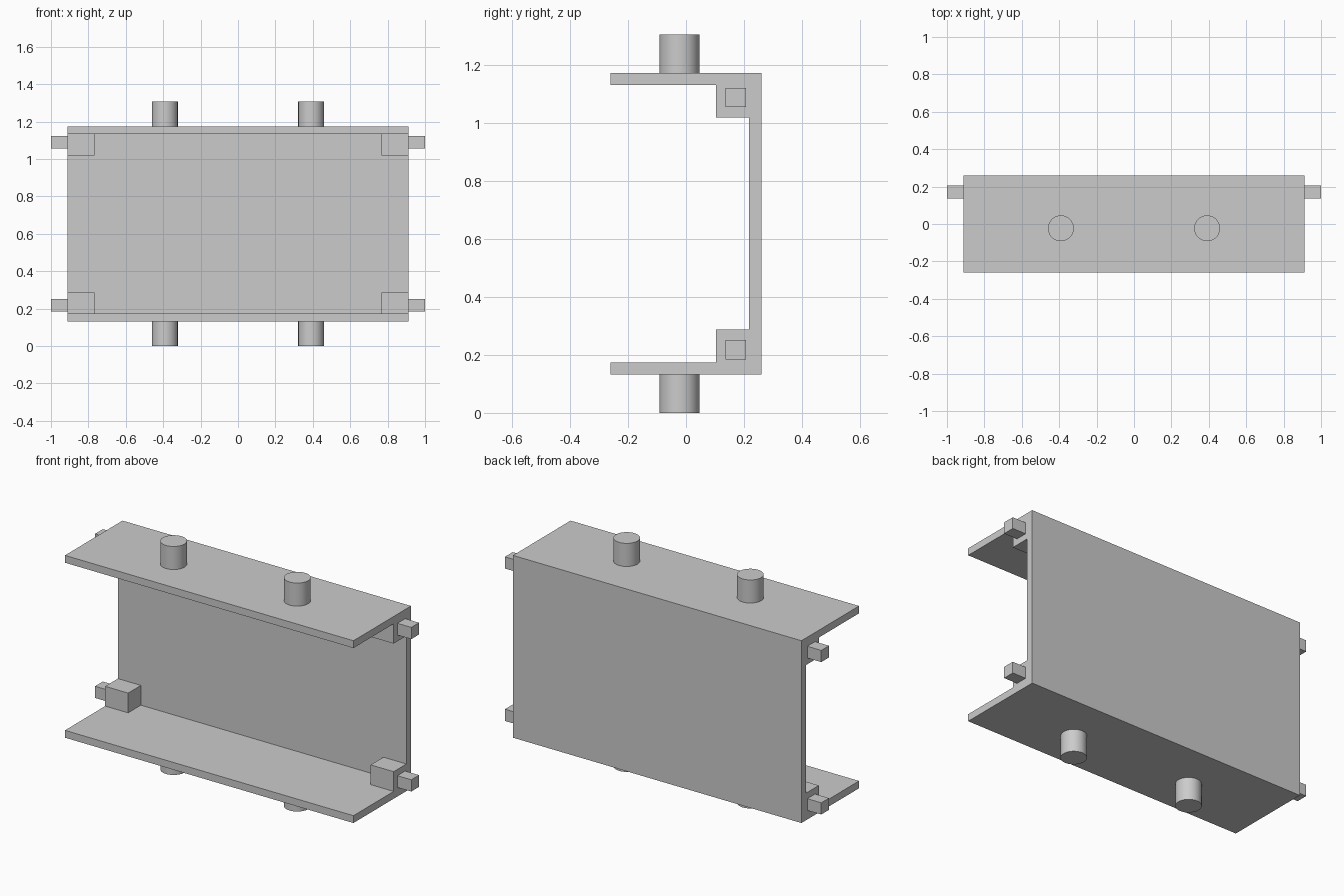
import bpy, bmesh
from mathutils import Matrix, Vector

cube = bpy.data.objects.get("Cube")
if cube:
    bpy.data.objects.remove(cube, do_unlink=True)

grey = bpy.data.materials.new("plain grey")
grey.use_nodes = True
colour = (0.6, 0.6, 0.6, 1)
grey.diffuse_color = colour
grey.node_tree.nodes["Principled BSDF"].inputs["Base Color"].default_value = colour

MID = 0.653        # mid height
HALF = 0.521       # half height of the channel
WIDE = 0.912       # half width of the channel
DEEP = 0.26        # half depth of the channel
WALL = 0.042       # sheet thickness


def finish(name, bm):
    bmesh.ops.recalc_face_normals(bm, faces=bm.faces)
    mesh = bpy.data.meshes.new(name)
    bm.to_mesh(mesh)
    bm.free()
    mesh.materials.append(grey)
    obj = bpy.data.objects.new(name, mesh)
    bpy.context.collection.objects.link(obj)
    return obj


def box(name, low, high):
    low, high = Vector(low), Vector(high)
    bm = bmesh.new()
    bmesh.ops.create_cube(bm, size=1, matrix=Matrix.Translation((low + high) / 2)
                          @ Matrix.Diagonal((*(high - low), 1)))
    return finish(name, bm)


def peg(name, x, y, z, radius, height):
    bm = bmesh.new()
    bmesh.ops.create_cone(bm, cap_ends=True, segments=48, radius1=radius, radius2=radius,
                          depth=height, matrix=Matrix.Translation((x, y, z)))
    obj = finish(name, bm)
    bpy.ops.object.select_all(action='DESELECT')
    obj.select_set(True)
    bpy.context.view_layer.objects.active = obj
    bpy.ops.object.shade_smooth_by_angle()


# C-shaped channel: side profile extruded across the width
inner = HALF - WALL
profile = [(-DEEP, -HALF), (DEEP, -HALF), (DEEP, HALF), (-DEEP, HALF),
           (-DEEP, inner), (DEEP - WALL, inner), (DEEP - WALL, -inner), (-DEEP, -inner)]
bm = bmesh.new()
face = bm.faces.new([bm.verts.new((-WIDE, y, MID + z)) for y, z in profile])
side = bmesh.ops.extrude_face_region(bm, geom=[face])
bmesh.ops.translate(bm, vec=(2 * WIDE, 0, 0),
                    verts=[v for v in side["geom"] if isinstance(v, bmesh.types.BMVert)])
finish("channel_body", bm)

for level, up in (("upper", 1), ("lower", -1)):
    for hand, sx in (("left", 1), ("right", -1)):
        tag = f"{level}_{hand}"

        def span(x0, x1, y0, y1, z0, z1):
            xs, zs = sorted((sx * x0, sx * x1)), sorted((MID + up * z0, MID + up * z1))
            return (xs[0], y0, zs[0]), (xs[1], y1, zs[1])

        # Inside corner block, square side pin and round peg
        box(f"corner_block_{tag}", *span(0.767, WIDE, 0.103, DEEP - WALL, 0.366, inner))
        box(f"side_pin_{tag}", *span(WIDE, 1, 0.137, 0.207, 0.402, 0.469))
        height = MID - HALF
        peg(f"round_peg_{tag}", sx * 0.391, -0.023, MID + up * (HALF + height / 2), 0.069, height)
